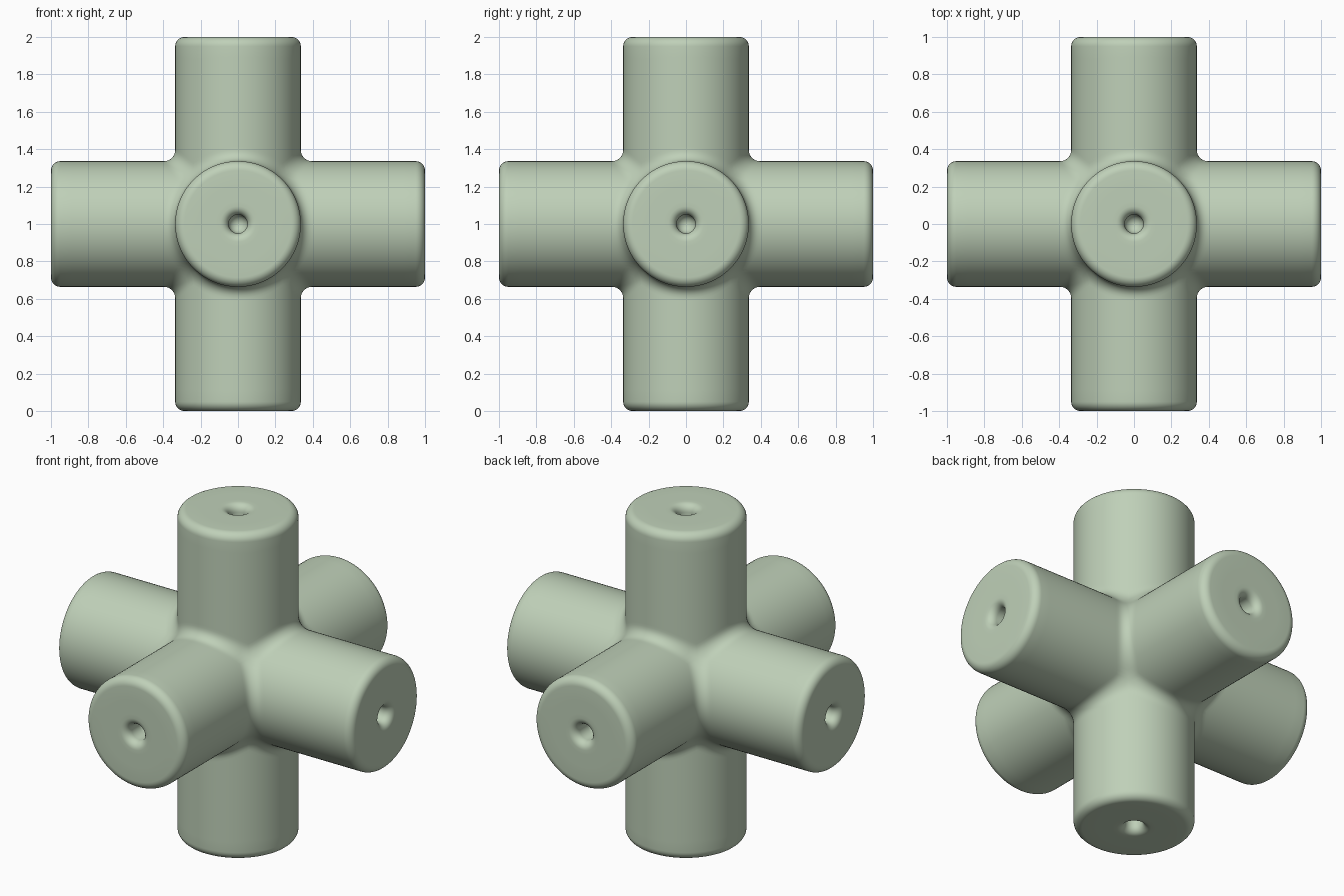
import bpy, bmesh, math
from mathutils import Euler, Vector

if "Cube" in bpy.data.objects:
    bpy.data.objects.remove(bpy.data.objects["Cube"])

R = 0.336      # arm radius
FILLET = 0.06  # blend radius where arms meet
BEVEL = 0.05   # rounded rim of each arm end
SEGS = 96      # sides around an arm


def field(p):
    """Rounded union of three crossing cylinders (negative inside)."""
    d = [math.hypot(p.y, p.z) - R, math.hypot(p.x, p.z) - R, math.hypot(p.x, p.y) - R]
    blend = math.sqrt(sum(max(FILLET - v, 0) ** 2 for v in d))
    return max(FILLET, min(d)) - blend


def solve(point_at):
    """Radius at which the blended surface is met."""
    lo, hi = 0.2, 0.6
    for _ in range(40):
        mid = (lo + hi) / 2
        if field(point_at(mid)) < 0:
            lo = mid
        else:
            hi = mid
    return (lo + hi) / 2


def end_profile():
    """(radius, height) of the rounded rim, the flat end and the small pin hole."""
    pts = []
    for i in range(9):
        a = math.radians(90 * i / 8)
        pts.append((R - BEVEL + BEVEL * math.cos(a), 1 - BEVEL + BEVEL * math.sin(a)))
    pts += [(0.2, 1.0), (0.12, 1.0)]
    for i in range(7):   # soft lip rolling into the hole
        a = math.radians(90 * i / 6)
        pts.append((0.095 - 0.045 * math.sin(a), 0.955 + 0.045 * math.cos(a)))
    for i in range(5):   # rounded bottom of the hole
        a = math.radians(80 * i / 4)
        pts.append((0.05 * math.cos(a), 0.88 - 0.05 * math.sin(a)))
    return pts


def arm_columns():
    """One lengthwise strip of points per angle, from the hub out to the hole."""
    steps = [0, .015, .03, .05, .075, .1, .13, .17, .22, .3, .45, .7, .9]
    columns = []
    for i in range(SEGS):
        a = 2 * math.pi * i / SEGS
        c, s = math.cos(a), math.sin(a)
        m = max(abs(c), abs(s))
        base = solve(lambda r: Vector((r * c, r * s, r * m))) * m
        col = []
        for t in steps:
            z = base + (1 - BEVEL - base) * t
            r = solve(lambda q: Vector((q * c, q * s, z)))
            col.append(Vector((r * c, r * s, z)))
        col += [Vector((r * c, r * s, z)) for r, z in end_profile()]
        columns.append(col)
    return columns


# Six identical arms, welded along the blended seams
bm = bmesh.new()
columns = arm_columns()
q = math.pi / 2
for rot in [(0, 0, 0), (2 * q, 0, 0), (q, 0, 0), (-q, 0, 0), (0, q, 0), (0, -q, 0)]:
    mat = Euler(rot).to_matrix()
    grid = [[bm.verts.new(mat @ p + Vector((0, 0, 1))) for p in col] for col in columns]
    for i in range(SEGS):
        a, b = grid[i], grid[(i + 1) % SEGS]
        for j in range(len(a) - 1):
            bm.faces.new((a[j], b[j], b[j + 1], a[j + 1]))
    bm.faces.new([col[-1] for col in grid])
bmesh.ops.remove_doubles(bm, verts=bm.verts, dist=0.0003)
bmesh.ops.recalc_face_normals(bm, faces=bm.faces)
for f in bm.faces:
    f.smooth = True

mesh = bpy.data.meshes.new("six_way_hub")
bm.to_mesh(mesh)
bm.free()
hub = bpy.data.objects.new("six_way_hub", mesh)
bpy.context.collection.objects.link(hub)

sage = bpy.data.materials.new("sage_green")
sage.diffuse_color = (0.52, 0.63, 0.48, 1)
sage.use_nodes = True
sage.node_tree.nodes["Principled BSDF"].inputs["Base Color"].default_value = sage.diffuse_color
mesh.materials.append(sage)
